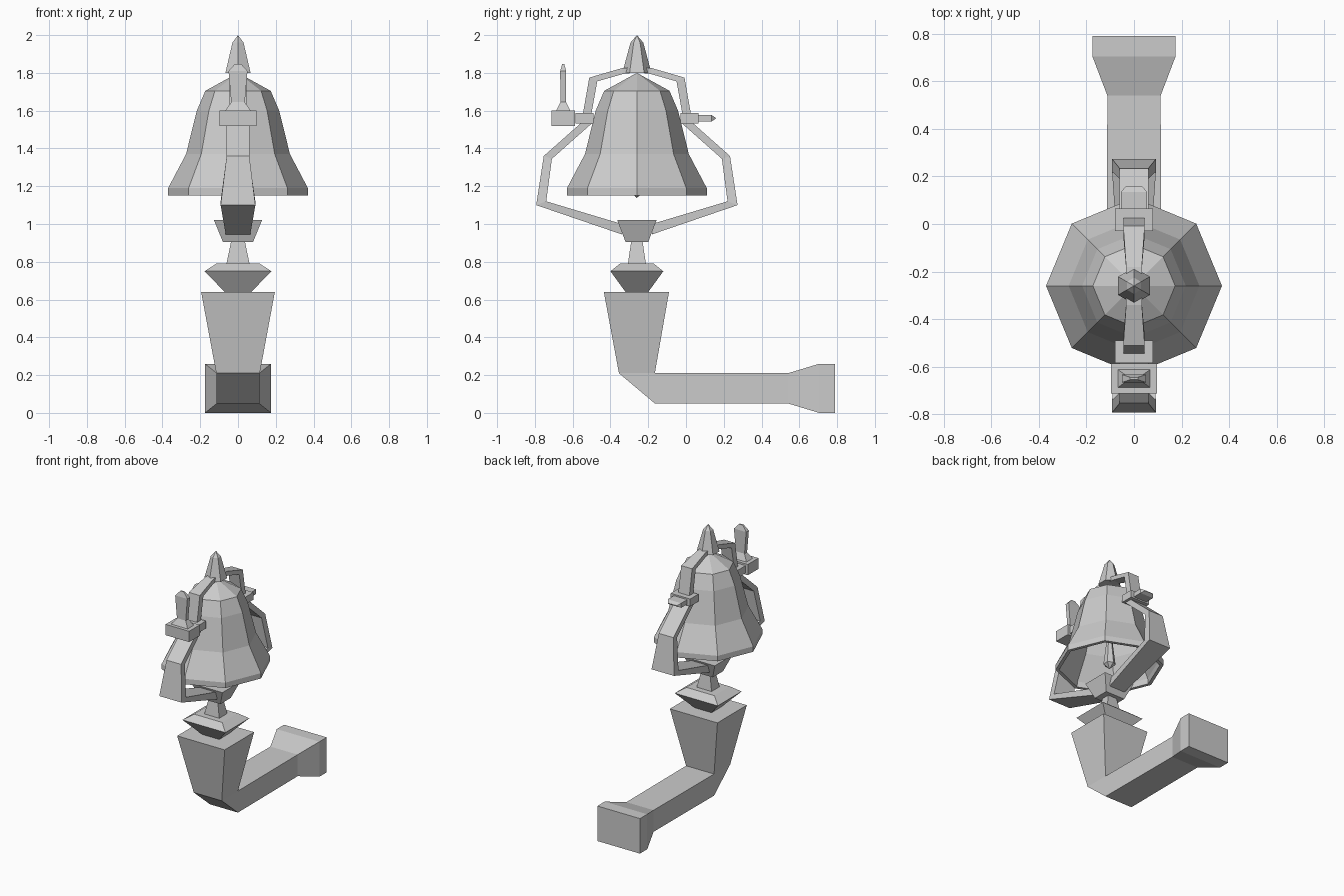
import bpy, bmesh, math

CY = -0.26  # axis of the bell


def finish(name, bm):
    bmesh.ops.remove_doubles(bm, verts=bm.verts, dist=1e-4)
    bmesh.ops.recalc_face_normals(bm, faces=bm.faces)
    me = bpy.data.meshes.new(name)
    bm.to_mesh(me)
    bm.free()
    ob = bpy.data.objects.new(name, me)
    bpy.context.collection.objects.link(ob)
    return ob


def skin(bm, rings, caps=True):
    vs = [[bm.verts.new(p) for p in r] for r in rings]
    n = len(vs[0])
    for a, b in zip(vs, vs[1:]):
        for i in range(n):
            j = (i + 1) % n
            bm.faces.new((a[i], a[j], b[j], b[i]))
    if caps:
        bm.faces.new(vs[0])
        bm.faces.new(vs[-1])


def bar(name, sections, mirror=False):
    """Four-sided loft; a section is (y0, z0, y1, z1, half width in x)."""
    bm = bmesh.new()
    for m in ((False, True) if mirror else (False,)):
        f = (lambda y: 2 * CY - y) if m else (lambda y: y)
        skin(bm, [[(-w, f(y0), z0), (w, f(y0), z0), (w, f(y1), z1), (-w, f(y1), z1)]
                  for y0, z0, y1, z1, w in sections])
    return finish(name, bm)


def stack(name, levels, cy=CY):
    """Vertical four-sided loft; a level is (z, half x, half y)."""
    return bar(name, [(cy - hy, z, cy + hy, z, hx) for z, hx, hy in levels])


def lathe(name, profile, sides, start=0.0):
    bm = bmesh.new()
    skin(bm, [[(r * math.cos(start + k * math.tau / sides),
                CY + r * math.sin(start + k * math.tau / sides), z)
               for k in range(sides)] for r, z in profile], caps=False)
    return finish(name, bm)


# Wall bracket: flared end, horizontal beam, chamfered bend, widening upright
bar("bracket", [
    (0.79, 0, 0.79, 0.26, 0.175), (0.705, 0, 0.705, 0.26, 0.175),
    (0.54, 0.05, 0.54, 0.21, 0.112), (-0.165, 0.05, -0.165, 0.21, 0.115),
    (-0.355, 0.21, -0.165, 0.21, 0.115), (-0.435, 0.64, -0.09, 0.64, 0.195)])

# Pedestal, neck and cup
stack("pedestal", [(0.64, 0.07, 0.06), (0.75, 0.177, 0.14), (0.79, 0.115, 0.09)])
stack("neck", [(0.785, 0.062, 0.048), (0.91, 0.036, 0.03)])
stack("cup", [(0.905, 0.08, 0.06), (1.02, 0.127, 0.104)])

# Yoke, both sides of the bell
bar("lower_yoke", [
    (-0.34, 0.945, -0.34, 1.0, 0.065), (-0.793, 1.1, -0.74, 1.12, 0.092),
    (-0.753, 1.36, -0.71, 1.345, 0.06), (-0.55, 1.54, -0.49, 1.54, 0.06)], True)
bar("upper_yoke", [
    (-0.55, 1.56, -0.505, 1.56, 0.045), (-0.512, 1.775, -0.47, 1.755, 0.045),
    (-0.34, 1.825, -0.33, 1.795, 0.033), (-0.28, 1.83, -0.28, 1.8, 0.033)], True)
bar("pivot_blocks", [(-0.585, 1.533, -0.585, 1.588, 0.08),
                     (-0.49, 1.533, -0.49, 1.588, 0.08)], True)

# Front weight with its lever, rear pin
bar("front_block", [(-0.712, 1.52, -0.712, 1.6, 0.097), (-0.587, 1.52, -0.587, 1.6, 0.097)])
stack("lever", [(1.6, 0.067, 0.037), (1.645, 0.036, 0.015), (1.81, 0.05, 0.016),
                (1.848, 0.016, 0.005)], -0.65)
bar("rear_pin", [(0.055, 1.543, 0.055, 1.577, 0.055), (0.135, 1.543, 0.135, 1.577, 0.055),
                 (0.158, 1.558, 0.158, 1.562, 0.035)])

# Hollow octagonal bell, clapper and finial
lathe("bell", [(0, 1.8), (0.173, 1.705), (0.218, 1.6), (0.275, 1.37), (0.37, 1.19),
               (0.37, 1.15), (0.345, 1.15), (0.34, 1.19), (0.25, 1.37), (0.195, 1.59),
               (0.15, 1.685), (0, 1.77)], 8)
lathe("clapper", [(0, 1.138), (0.042, 1.175), (0.038, 1.21), (0.02, 1.36), (0.02, 1.75), (0, 1.75)],
      6, math.pi / 2)
lathe("finial", [(0, 1.8), (0.077, 1.8), (0.034, 1.96), (0, 2.0)], 6, math.pi / 2)
